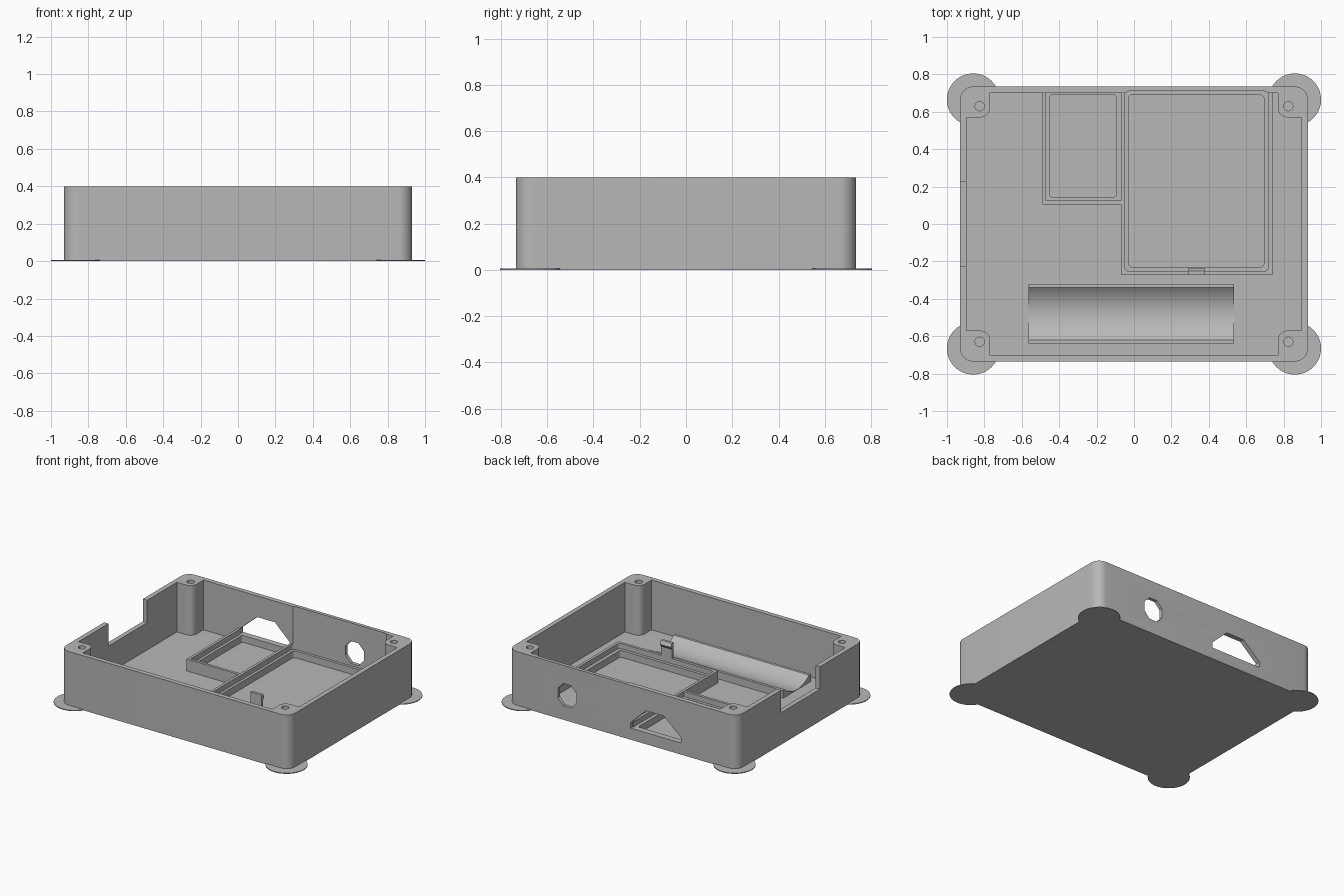
import bpy, bmesh, math
from mathutils import Vector

if "Cube" in bpy.data.objects:
    bpy.data.objects.remove(bpy.data.objects["Cube"], do_unlink=True)

grey = bpy.data.materials.new("plastic grey")
grey.use_nodes = True
grey.diffuse_color = (0.48, 0.48, 0.48, 1)
grey.node_tree.nodes["Principled BSDF"].inputs["Base Color"].default_value = (0.48, 0.48, 0.48, 1)

PLANES = {"z": lambda a, b, h: Vector((a, b, h)),
          "y": lambda a, b, h: Vector((a, h, b)),
          "x": lambda a, b, h: Vector((h, a, b))}


def prism(name, outline, low, high, axis="z"):
    """Extrude a 2D outline along an axis."""
    place = PLANES[axis]
    bm = bmesh.new()
    face = bm.faces.new([bm.verts.new(place(a, b, low)) for a, b in outline])
    top = bmesh.ops.extrude_face_region(bm, geom=[face])["geom"]
    moved = [v for v in top if isinstance(v, bmesh.types.BMVert)]
    bmesh.ops.translate(bm, verts=moved, vec=place(0, 0, high - low))
    bmesh.ops.recalc_face_normals(bm, faces=bm.faces)
    mesh = bpy.data.meshes.new(name)
    bm.to_mesh(mesh)
    bm.free()
    mesh.materials.append(grey)
    obj = bpy.data.objects.new(name, mesh)
    bpy.context.collection.objects.link(obj)
    return obj


def arc(cx, cy, r, start, end, n=10):
    angles = [math.radians(start + (end - start) * i / n) for i in range(n + 1)]
    return [(cx + r * math.cos(t), cy + r * math.sin(t)) for t in angles]


def circle(cx, cy, r, n=48):
    return arc(cx, cy, r, 0, 360, n)[:-1]


def rect(x0, x1, y0, y1):
    return [(x0, y0), (x1, y0), (x1, y1), (x0, y1)]


def rounded(x0, x1, y0, y1, r):
    return (arc(x1 - r, y1 - r, r, 0, 90) + arc(x0 + r, y1 - r, r, 90, 180)
            + arc(x0 + r, y0 + r, r, 180, 270) + arc(x1 - r, y0 + r, r, 270, 360))


def activate(obj):
    bpy.ops.object.select_all(action="DESELECT")
    obj.select_set(True)
    bpy.context.view_layer.objects.active = obj


def cut(obj, *prism_args):
    """Subtract a temporary prism from an object."""
    cutter = prism("cutter", *prism_args)
    cutter.hide_render = True
    mod = obj.modifiers.new("cut", "BOOLEAN")
    mod.operation, mod.solver, mod.object = "DIFFERENCE", "EXACT", cutter
    activate(obj)
    bpy.ops.object.modifier_apply(modifier=mod.name)
    bpy.data.objects.remove(cutter, do_unlink=True)


FLOOR, LEDGE, RIM, TOP = 0.035, 0.085, 0.123, 0.4
CORNERS = [(1, 1), (-1, 1), (-1, -1), (1, -1)]

# Case shell, hollowed around four corner screw posts
case = prism("case", rounded(-0.93, 0.93, -0.735, 0.735, 0.07), 0, TOP)
post = [(0.895, 0.57)] + arc(0.82, 0.62, 0.05, 270, 180) + [(0.77, 0.70)]
cavity = []
for sx, sy in CORNERS:
    corner = [(sx * x, sy * y) for x, y in post]
    cavity += corner if sx * sy > 0 else corner[::-1]
cut(case, cavity, FLOOR, 0.5)
for sx, sy in CORNERS:
    cut(case, circle(sx * 0.825, sy * 0.63, 0.025, 24), 0.12, 0.5)

# Side notch and shallow recess in the back wall
cut(case, rect(-1, -0.85, -0.225, 0.225), 0.235, 0.5)
large_step = rounded(-0.05, 0.72, -0.252, 0.71, 0.025)
cut(case, large_step, LEDGE, 0.5)

# Connector openings in the back wall
half = [(-0.473, LEDGE), (-0.473, 0.125), (-0.335, 0.245)]
port = half + [(-0.19, 0.245), (-0.065, 0.125), (-0.065, LEDGE)]
jack = [(0.45 + 0.082 * math.cos(t), 0.185 + 0.088 * math.sin(t))
        for t in (math.radians(22.5 + 45 * i) for i in range(8))]
cut(case, port, 0.6995, 0.8, "y")
cut(case, jack, 0.69, 0.8, "y")

# Stepped board trays
small_tray = prism("small_tray", rect(-0.49, -0.07, 0.105, 0.70), 0.02, RIM)
cut(small_tray, rect(-0.47, -0.05, 0.125, 0.75), LEDGE, 0.3)
cut(small_tray, rounded(-0.45, -0.095, 0.145, 0.69, 0.012), 0.01, 0.3)

large_tray = prism("large_tray", rect(-0.07, 0.74, -0.272, 0.715), 0.02, RIM)
cut(large_tray, large_step, LEDGE, 0.3)
cut(large_tray, rounded(-0.03, 0.695, -0.23, 0.69, 0.02), 0.01, 0.3)
cut(large_tray, jack, 0.69, 0.8, "y")

# Snap tab holding the board in the large tray
clip = [(-0.272, 0.1), (-0.252, 0.1), (-0.252, 0.19), (-0.238, 0.21), (-0.252, 0.235), (-0.272, 0.235)]
tab = prism("snap_tab", clip, 0.29, 0.38, "x")

# Trough for a round cell
span, low, lip = 0.14, FLOOR + 0.002, 0.09
sag = lip - low
radius = (span ** 2 + sag ** 2) / (2 * sag)
sweep = math.degrees(math.asin(span / radius))
trough = ([(-0.64, 0.02), (-0.64, lip)]
          + arc(-0.48, low + radius, radius, 270 - sweep, 270 + sweep, 32)
          + [(-0.32, lip), (-0.32, 0.02)])
cradle = prism("cell_cradle", trough, -0.565, 0.535, "x")

# Thin round pads under the corners
pads = [prism("corner_pad", circle(sx * 0.86, sy * 0.665, 0.14, 64), 0, 0.006) for sx, sy in CORNERS]

for obj in [case, small_tray, large_tray, tab, cradle] + pads:
    activate(obj)
    bpy.ops.object.shade_smooth_by_angle(angle=math.radians(25))
